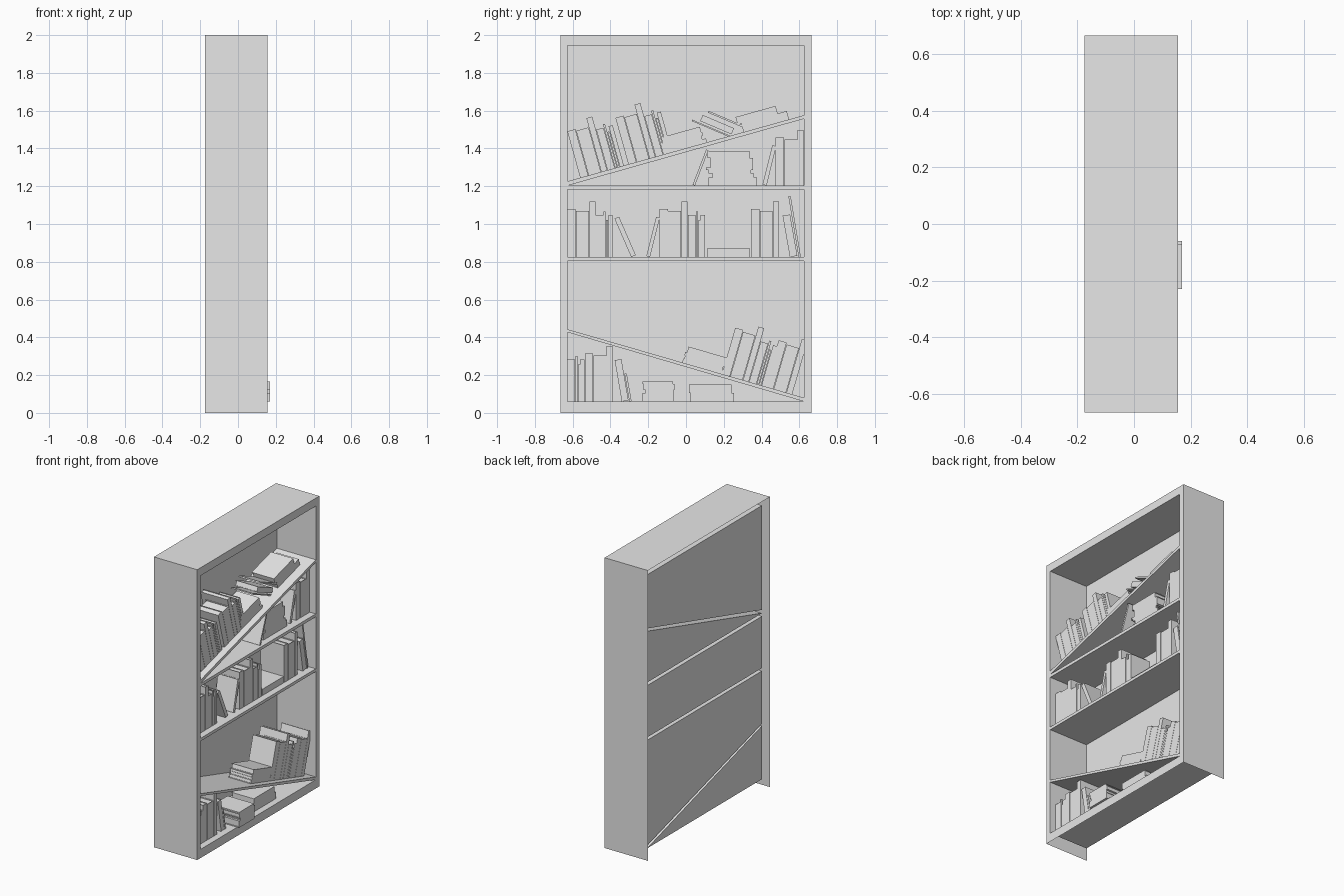
import bpy, bmesh, math
from mathutils import Matrix, Vector

cube = bpy.data.objects.get("Cube")
if cube:
    bpy.data.objects.remove(cube, do_unlink=True)

grey = bpy.data.materials.new("plain grey")
grey.use_nodes = True
grey.diffuse_color = (0.8, 0.8, 0.8, 1)
grey.node_tree.nodes["Principled BSDF"].inputs["Base Color"].default_value = grey.diffuse_color

FRONT, BACK, PANEL = 0.155, -0.175, -0.14   # shell front, shell back, back panel
SIDE, TOP = 0.665, 2.0
L, R = -0.628, 0.625                        # inner side walls
FLOOR, LOW, MID, HIGH = 0.06, 0.825, 1.203, 1.945


def finish(bm, name, matrix=None):
    mesh = bpy.data.meshes.new(name)
    bm.to_mesh(mesh)
    bm.free()
    mesh.materials.append(grey)
    obj = bpy.data.objects.new(name, mesh)
    bpy.context.collection.objects.link(obj)
    if matrix:
        obj.matrix_world = matrix
    return obj


def face(bm, points):
    return bm.faces.new([bm.verts.new(p) for p in points])


def at(x, outline):
    return [(x, y, z) for y, z in outline]


# Bookcase: thin outer shell, open at the back and underneath
bm = bmesh.new()
shell = [(-SIDE, 0), (-SIDE, TOP), (SIDE, TOP), (SIDE, 0)]
for p, q in zip(shell, shell[1:]):
    face(bm, at(FRONT, [p, q]) + at(BACK, [q, p]))

# Five compartments between level and sloping shelves
top_bay = [(L, 1.226), (R, 1.576), (R, HIGH), (L, HIGH)]
upper_wedge = [(L, MID), (R, MID), (R, 1.557)]
middle_bay = [(L, LOW), (R, LOW), (R, 1.182), (L, 1.182)]
lower_bay = [(L, 0.443), (R, 0.08), (R, 0.805), (L, 0.805)]
lower_wedge = [(L, FLOOR), (R, FLOOR), (L, 0.427)]
for bay in (top_bay, upper_wedge, middle_bay, lower_bay, lower_wedge):
    face(bm, at(PANEL, bay))
    for p, q in zip(bay, bay[1:] + bay[:1]):
        face(bm, at(FRONT, [p, q]) + at(PANEL, [q, p]))

# Front frame and shelf edges
edges = [
    [(-SIDE, 0), (L, 0), (L, TOP), (-SIDE, TOP)],
    [(R, 0), (SIDE, 0), (SIDE, TOP), (R, TOP)],
    [(L, HIGH), (R, HIGH), (R, TOP), (L, TOP)],
    [(L, 0), (R, 0), (R, FLOOR), (L, FLOOR)],
    [upper_wedge[0], upper_wedge[2], top_bay[1], top_bay[0]],
    [middle_bay[3], middle_bay[2], upper_wedge[1], upper_wedge[0]],
    [lower_bay[3], lower_bay[2], middle_bay[1], middle_bay[0]],
    [lower_wedge[2], lower_wedge[1], lower_bay[1], lower_bay[0]],
]
for outline in edges:
    face(bm, at(FRONT, outline))
bmesh.ops.remove_doubles(bm, verts=bm.verts, dist=0.0001)
bmesh.ops.recalc_face_normals(bm, faces=bm.faces)
finish(bm, "bookcase")


def block(bm, low, high):
    low, high = Vector(low), Vector(high)
    size = Matrix.Diagonal(high - low).to_4x4()
    bmesh.ops.create_cube(bm, size=1, matrix=Matrix.Translation((low + high) / 2) @ size)


# A book: spine to the front, two covers and an inset page block
def book(y, z, angle, width, height, front=0.11, depth=None):
    depth = depth or 0.7 * height
    t, inset = min(0.004, width / 5), 0.005
    bm = bmesh.new()
    block(bm, (-depth, 0, 0), (0, t, height))
    block(bm, (-depth, width - t, 0), (0, width, height))
    block(bm, (-t, t, 0), (0, width - t, height))
    block(bm, (inset - depth, t, inset), (-t, width - t, height - inset))
    place = Matrix.Translation((front, y, z)) @ Matrix.Rotation(angle, 4, "X")
    finish(bm, "book", place)


def lean(y, z, degrees, width, height, front=0.11):
    a = math.radians(degrees)
    book(y, z + max(0, -width * math.sin(a)), a, width, height, front)


# Standing set: width and height of each book
SET = [(0.046, 0.255), (0.07, 0.245), (0.034, 0.295), (0.042, 0.222),
       (0.013, 0.24), (0.013, 0.195), (0.024, 0.222)]


def row(y, z, books, angle=0):
    for width, height in books:
        book(y, z, angle, width - 0.002, height)
        y += width * math.cos(angle)
        z += width * math.sin(angle)


# Flat pile: each layer is thickness, length and sideways shift
def pile(y, z, layers, angle=0, front=0.11, depth=0.17):
    c, s = math.cos(angle), math.sin(angle)
    for thick, length, shift in layers:
        u = shift + length
        book(y + u * c, z + u * s, angle + math.pi / 2, thick, length, front, depth)
        y, z = y - thick * s, z + thick * c


def height_on(bay, y):
    (y0, z0), (y1, z1) = bay[:2]
    return z0 + (z1 - z0) * (y - y0) / (y1 - y0)


UP = math.atan2(1.576 - 1.226, R - L)
DOWN = math.atan2(0.08 - 0.443, R - L)
SLOPE_PILE = [(0.022, 0.235, 0), (0.018, 0.21, 0.005), (0.018, 0.225, 0), (0.032, 0.21, 0.01)]

# Top sloping shelf
for y in (-0.56, -0.305):
    row(y, height_on(top_bay, y), SET, UP)
pile(-0.115, height_on(top_bay, -0.115), SLOPE_PILE, UP)
pile(0.305, height_on(top_bay, 0.305), [(0.046, 0.25, 0), (0.042, 0.22, -0.02)], UP, 0.09)
for y, z, thick, length in ((0.03, 1.545, 0.008, 0.24), (0.075, 1.545, 0.035, 0.18),
                            (0.115, 1.59, 0.01, 0.23)):
    pile(y, z, [(thick, length, 0)], math.radians(-23), 0.09)

# Upper wedge shelf
lean(0.035, MID, -21, 0.013, 0.2, 0.14)
pile(0.11, MID, [(0.044, 0.255, 0.01), (0.02, 0.22, 0.03), (0.018, 0.225, 0.01),
                 (0.014, 0.25, -0.005), (0.05, 0.225, 0.02), (0.038, 0.22, 0.005)])
lean(0.405, MID, -14, 0.022, 0.215)
row(0.475, MID, SET[:3])

# Middle shelf
row(L, LOW, SET)
row(-0.14, LOW, SET)
row(0.345, LOW, SET[:3])
lean(-0.29, LOW, 23.5, 0.026, 0.222)
lean(-0.21, LOW, -14, 0.02, 0.215)
pile(0.11, LOW, [(0.044, 0.23, 0)])
lean(0.55, LOW, 10, 0.04, 0.222)
lean(0.596, LOW, 9.5, 0.012, 0.327)

# Lower sloping shelf
pile(-0.02, height_on(lower_bay, -0.02), SLOPE_PILE, DOWN)
for y, books in ((0.19, SET), (0.42, SET[:3])):
    row(y, height_on(lower_bay, y), books, DOWN)

# Bottom shelf
row(L, FLOOR, SET[3:] + SET[:3])
lean(-0.34, FLOOR, 9.7, 0.036, 0.222)
lean(-0.3, FLOOR, 10, 0.012, 0.15)
pile(-0.23, FLOOR, [(0.046, 0.165, 0), (0.016, 0.15, 0.015), (0.03, 0.165, 0.005),
                    (0.014, 0.16, 0)], front=0.17, depth=0.2)
pile(0.015, FLOOR, [(0.046, 0.23, 0.01), (0.044, 0.225, 0)])
